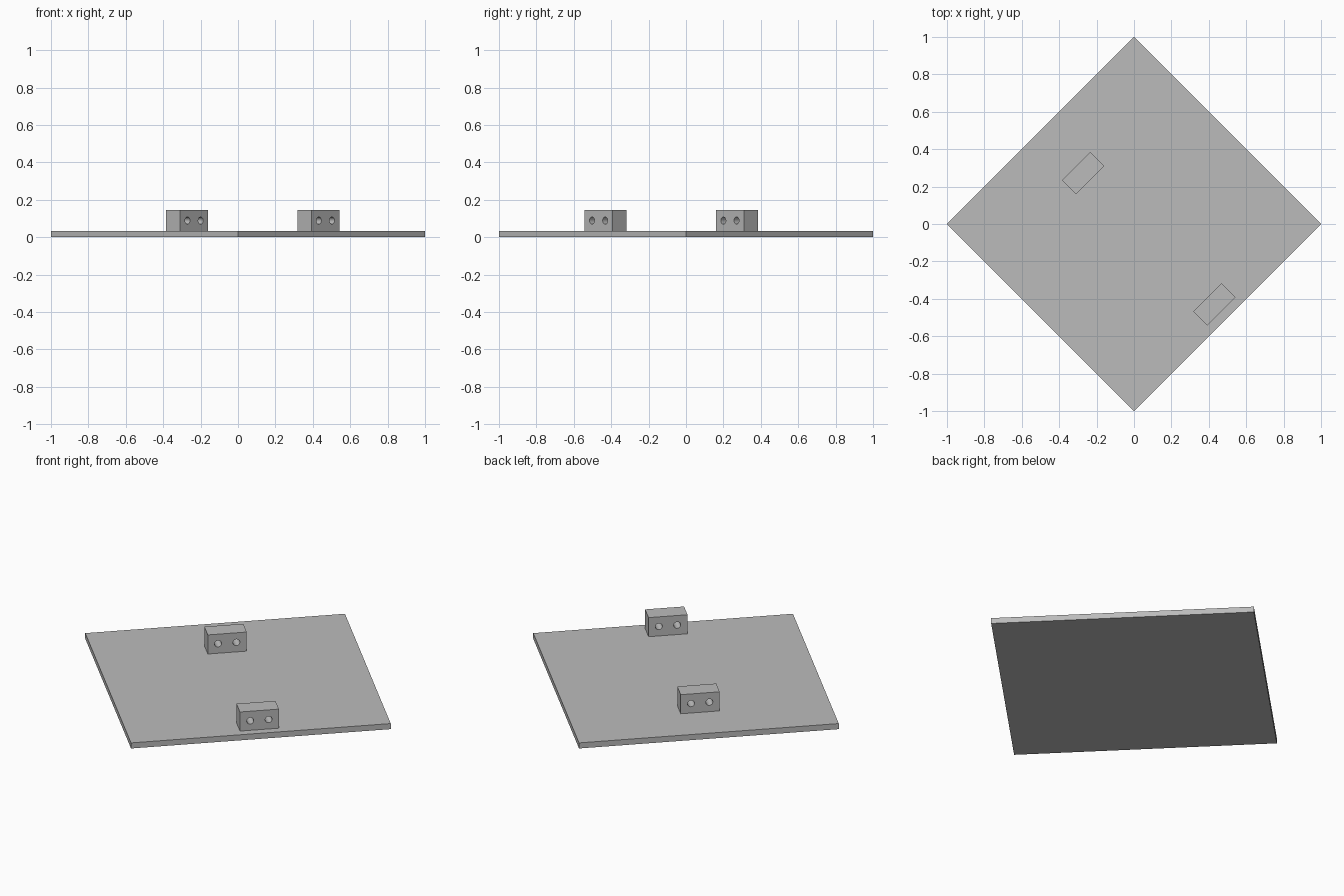
import bpy
from math import pi, sqrt
from mathutils import Matrix, Vector

cube = bpy.data.objects.get("Cube")
if cube:
    bpy.data.objects.remove(cube, do_unlink=True)

grey = bpy.data.materials.new("plain grey")
grey.use_nodes = True
colour = (0.5, 0.5, 0.5, 1)
grey.diffuse_color = colour
grey.node_tree.nodes["Principled BSDF"].inputs["Base Color"].default_value = colour

TURN = Matrix.Rotation(pi / 4, 4, "Z")
PLATE_TOP = 0.033
BLOCK = Vector((0.212, 0.106, 0.113))


def box(name, centre, size):
    """Box in plate-aligned coordinates, turned 45 degrees about z."""
    bpy.ops.mesh.primitive_cube_add(size=1)
    ob = bpy.context.object
    ob.name = name
    ob.data.transform(Matrix.Diagonal((*size, 1)))
    ob.matrix_world = TURN @ Matrix.Translation(centre)
    ob.data.materials.append(grey)
    return ob


def drill(block, centre):
    """Bore one round hole through the block's thickness."""
    bpy.ops.mesh.primitive_cylinder_add(vertices=32, radius=0.019, depth=0.3)
    cutter = bpy.context.object
    cutter.name = block.name + "_hole_cutter"
    cutter.data.materials.append(grey)
    cutter.matrix_world = (TURN @ Matrix.Translation(centre)
                           @ Matrix.Rotation(pi / 2, 4, "X"))
    mod = block.modifiers.new("hole", "BOOLEAN")
    mod.object = cutter
    mod.solver = "EXACT"
    bpy.context.view_layer.objects.active = block
    bpy.ops.object.modifier_apply(modifier=mod.name)
    bpy.data.objects.remove(cutter, do_unlink=True)


# Square base plate
box("base_plate", (0, 0, PLATE_TOP / 2), (sqrt(2), sqrt(2), PLATE_TOP))

# Two drilled blocks standing on the plate
for name, y in (("rear_block", 0.385), ("front_block", -0.608)):
    block = box(name, (0, y, PLATE_TOP + BLOCK.z / 2), BLOCK)
    for x in (-0.05, 0.05):
        drill(block, (x, y, 0.089))
    bpy.ops.object.select_all(action="DESELECT")
    block.select_set(True)
    bpy.context.view_layer.objects.active = block
    bpy.ops.object.shade_smooth_by_angle()
